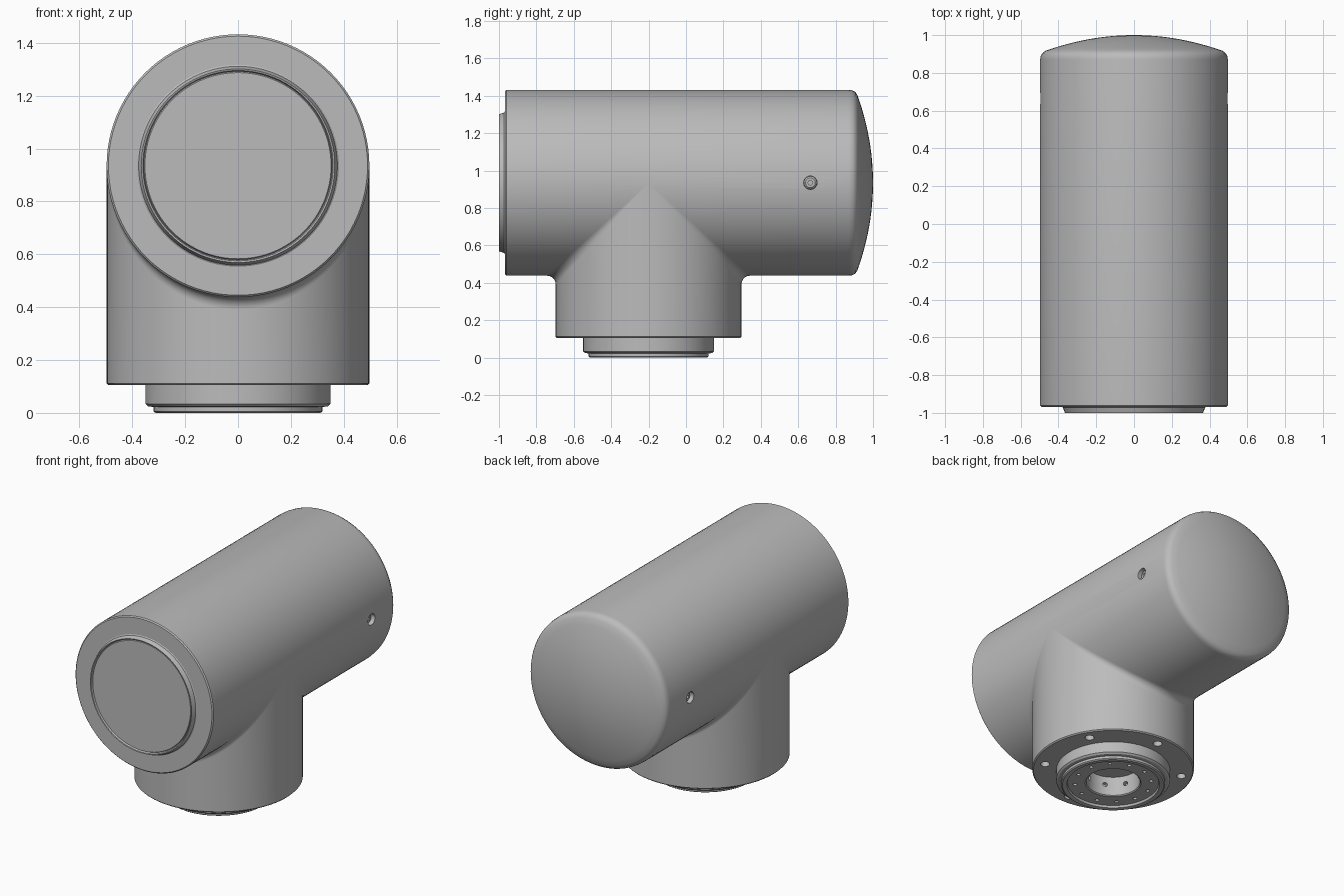
import bpy, bmesh
from math import sin, cos, pi, radians, sqrt
from mathutils import Vector, Matrix

if "Cube" in bpy.data.objects:
    bpy.data.objects.remove(bpy.data.objects["Cube"])

R = 0.497          # radius of both tubes
AXIS_Z = 0.935     # height of the horizontal tube
STEM_Y = -0.2      # position of the vertical tube
SEG = 96

grey = bpy.data.materials.new("light grey metal")
grey.use_nodes = True
grey.diffuse_color = (0.5, 0.5, 0.5, 1)
grey.node_tree.nodes["Principled BSDF"].inputs["Base Color"].default_value = (0.5, 0.5, 0.5, 1)


def add_object(name, bm):
    bmesh.ops.recalc_face_normals(bm, faces=bm.faces)
    mesh = bpy.data.meshes.new(name)
    bm.to_mesh(mesh)
    bm.free()
    obj = bpy.data.objects.new(name, mesh)
    mesh.materials.append(grey)
    bpy.context.collection.objects.link(obj)
    return obj


def lathe(profile, segments=SEG):
    """Turn (radius, height) points about z."""
    bm = bmesh.new()
    verts = [bm.verts.new((r, 0, z)) for r, z in profile]
    edges = [bm.edges.new(pair) for pair in zip(verts, verts[1:])]
    bmesh.ops.spin(bm, geom=verts + edges, cent=(0, 0, 0), axis=(0, 0, 1),
                   angle=2 * pi, steps=segments)
    bmesh.ops.remove_doubles(bm, verts=bm.verts, dist=1e-5)
    return bm


def add_drill(bm, centre, radius, depth, direction):
    turn = Vector((0, 0, 1)).rotation_difference(Vector(direction)).to_matrix().to_4x4()
    bmesh.ops.create_cone(bm, cap_ends=True, segments=24, radius1=radius, radius2=radius,
                          depth=depth, matrix=Matrix.Translation(centre) @ turn)


def cut(obj, drills):
    cutter = add_object(obj.name + "_cutter", drills)
    cutter.hide_render = True
    mod = obj.modifiers.new("holes", "BOOLEAN")
    mod.operation, mod.solver, mod.object = "DIFFERENCE", "EXACT", cutter
    bpy.context.view_layer.objects.active = obj
    bpy.ops.object.modifier_apply(modifier=mod.name)
    bpy.data.objects.remove(cutter)


def smooth(obj):
    bpy.ops.object.select_all(action="DESELECT")
    obj.select_set(True)
    bpy.context.view_layer.objects.active = obj
    bpy.ops.object.shade_smooth_by_angle(angle=radians(30))


to_y = Matrix.Translation((0, 0, AXIS_Z)) @ Matrix.Rotation(-pi / 2, 4, "X")

# Horizontal tube: rimmed front lens, straight wall, rounded shoulder, domed back
front = [(0, -0.992), (0.352, -0.992), (0.356, -0.985), (0.36, -0.998),
         (0.366, -1), (0.376, -0.972), (0.382, -0.968), (0.49, -0.968), (R, -0.961)]
shoulder = [(R, 0.87), (0.494, 0.89), (0.485, 0.905)]
dome = [(0.468 * (1 - i / 12), 1 - (0.468 * (1 - i / 12)) ** 2 / 2.64) for i in range(13)]
bm = lathe(front + shoulder + dome)
bm.transform(to_y)
tube = add_object("horizontal_tube", bm)

# Screw holes on both sides of the tube
drills = bmesh.new()
for side in (-1, 1):
    add_drill(drills, (side * R, 0.665, AXIS_Z), 0.036, 0.1, (1, 0, 0))
cut(tube, drills)
smooth(tube)

# Set screws with drive sockets, sunk in the holes
for side, label in ((1, "left"), (-1, "right")):
    bm = lathe([(0, -0.02), (0.012, -0.02), (0.012, 0), (0.026, 0), (0.035, -0.008),
                (0.035, -0.03)], 24)
    bm.transform(Matrix.Translation((side * 0.475, 0.665, AXIS_Z))
                 @ Matrix.Rotation(side * pi / 2, 4, "Y"))
    smooth(add_object(label + "_set_screw", bm))

# Vertical stem with stepped mounting spigot and blind bore
bm = lathe([(0, 0.15), (0.165, 0.15), (0.165, 0.022), (0.172, 0.016), (0.28, 0.016),
            (0.285, 0.002), (0.292, 0), (0.312, 0), (0.32, 0.006), (0.32, 0.022),
            (0.34, 0.025), (0.35, 0.034), (0.35, 0.105), (0.49, 0.105), (R, 0.112),
            (R, AXIS_Z), (0, AXIS_Z)])
for v in bm.verts:     # shape the top ring to the mitre with the tube
    if v.co.z > AXIS_Z - 0.001 and v.co.xy.length > 0.1:
        v.co.z = AXIS_Z - abs(v.co.y)
bm.transform(Matrix.Translation((0, STEM_Y, 0)))
stem = add_object("vertical_stem", bm)

# Bolt holes: flange, spigot face and bore wall
drills = bmesh.new()
for count, start, ring, radius, z in ((6, 30, 0.425, 0.028, 0.105), (12, 15, 0.235, 0.012, 0.016)):
    for i in range(count):
        a = radians(start) + 2 * pi * i / count
        add_drill(drills, (ring * cos(a), STEM_Y + ring * sin(a), z), radius, 0.1, (0, 0, 1))
for i in range(8):
    a = 2 * pi * (i + 0.5) / 8
    add_drill(drills, (0.165 * cos(a), STEM_Y + 0.165 * sin(a), 0.095), 0.015, 0.05,
              (cos(a), sin(a), 0))
cut(stem, drills)
smooth(stem)

# Rolled fillet along the joint, fading out at the sides
FILLET = 0.045
bm = bmesh.new()
for side in (-1, 1):
    rows = []
    for i in range(49):
        t = -pi / 2 + pi * i / 48
        s, c = sin(t), cos(t)
        centre = Vector((s * (R + FILLET), STEM_Y + side * c * (R + FILLET),
                         AXIS_Z - c * (R + FILLET)))
        to_tube, to_stem = Vector((-s, 0, c)), Vector((-s, -side * c, 0))
        rows.append([bm.verts.new(centre + FILLET * to_tube.lerp(to_stem, k / 8).normalized())
                     for k in range(9)])
    for a, b in zip(rows, rows[1:]):
        for k in range(8):
            bm.faces.new((a[k], a[k + 1], b[k + 1], b[k]))
bmesh.ops.remove_doubles(bm, verts=bm.verts, dist=1e-5)
fillet = add_object("joint_fillet", bm)
# Face the fillet outward, towards the rolling centre below the tube
if sum(p.normal.z * p.area for p in fillet.data.polygons) > 0:
    fillet.data.flip_normals()
smooth(fillet)
